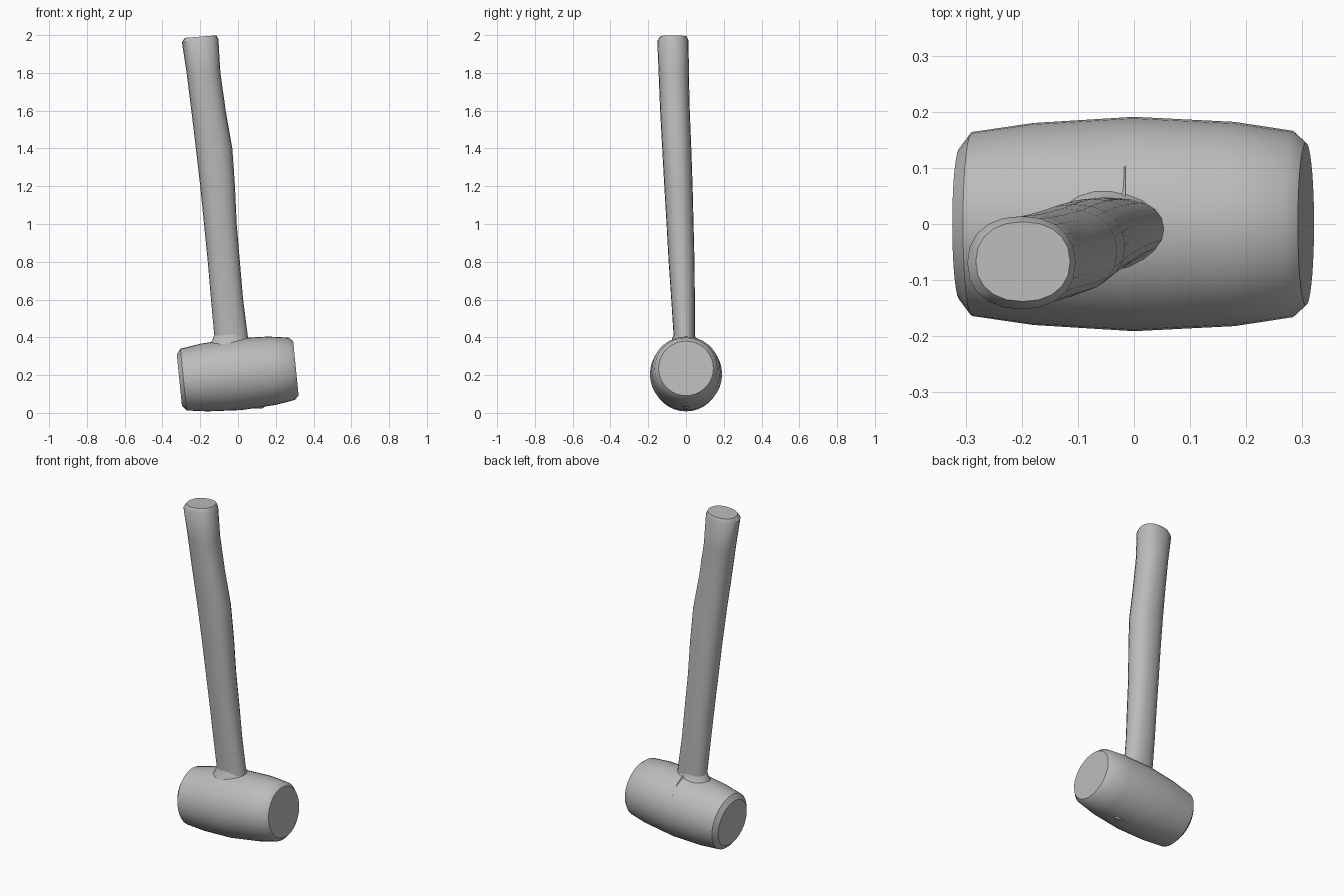
import bpy
import bmesh
from math import cos, sin, pi, radians, copysign
from mathutils import Matrix, Vector

cube = bpy.data.objects.get("Cube")
if cube:
    bpy.data.objects.remove(cube, do_unlink=True)

# One plain grey for the whole mallet
grey = bpy.data.materials.new("plain grey")
grey.use_nodes = True
colour = (0.5, 0.5, 0.5, 1)
grey.diffuse_color = colour
grey.node_tree.nodes["Principled BSDF"].inputs["Base Color"].default_value = colour


def ring(rx, ry, sides, power=1.0):
    """Points around a rounded oval; power below 1 squares it off."""
    pts = []
    for i in range(sides):
        c, s = cos(2 * pi * i / sides), sin(2 * pi * i / sides)
        pts.append((rx * copysign(abs(c) ** power, c), ry * copysign(abs(s) ** power, s)))
    return pts


def loft(name, rings, angle):
    """Skin a list of point rings and cap both ends."""
    bm = bmesh.new()
    loops = [[bm.verts.new(p) for p in r] for r in rings]
    n = len(loops[0])
    for a, b in zip(loops, loops[1:]):
        for i in range(n):
            j = (i + 1) % n
            bm.faces.new((a[i], a[j], b[j], b[i]))
    bm.faces.new(loops[0][::-1])
    bm.faces.new(loops[-1])
    bmesh.ops.recalc_face_normals(bm, faces=bm.faces[:])
    mesh = bpy.data.meshes.new(name)
    bm.to_mesh(mesh)
    bm.free()
    mesh.materials.append(grey)
    obj = bpy.data.objects.new(name, mesh)
    bpy.context.collection.objects.link(obj)
    bpy.ops.object.select_all(action="DESELECT")
    obj.select_set(True)
    bpy.context.view_layer.objects.active = obj
    bpy.ops.object.shade_smooth_by_angle(angle=radians(angle))
    return obj


# Head: a barrel along x, fullest in the middle, tipped up towards +x
tilt = Matrix.Translation((0, 0, 0.205)) @ Matrix.Rotation(-0.1, 4, "Y")
barrel = [(-0.312, 0.135), (-0.29, 0.164), (-0.18, 0.18), (0, 0.191),
          (0.18, 0.182), (0.285, 0.166), (0.308, 0.145)]
loft("mallet_head",
     [[tilt @ Vector((x, a, b)) for a, b in ring(r, r, 36)] for x, r in barrel], 35)

# Handle: leaning, slightly curved; height, x range, y range
sections = [
    (0.25, -0.115, 0.06, -0.06, 0.05),
    (0.40, -0.125, 0.053, -0.065, 0.047),
    (0.60, -0.143, 0.027, -0.078, 0.047),
    (0.80, -0.160, 0.010, -0.092, 0.045),
    (1.00, -0.180, -0.007, -0.103, 0.040),
    (1.20, -0.200, -0.016, -0.115, 0.035),
    (1.40, -0.223, -0.030, -0.126, 0.028),
    (1.60, -0.247, -0.065, -0.137, 0.020),
    (1.80, -0.272, -0.093, -0.145, 0.015),
    (1.97, -0.297, -0.104, -0.152, 0.014),
    (1.992, -0.282, -0.114, -0.138, 0.004),
]
rings = []
for z, x0, x1, y0, y1 in sections:
    cx, cy = (x0 + x1) / 2, (y0 + y1) / 2
    slope = 0.08 if z > 1.9 else 0
    rings.append([(cx + a, cy + b, z + slope * a)
                  for a, b in ring((x1 - x0) / 2, (y1 - y0) / 2, 20, 0.9)])
loft("handle", rings, 40)

# Collar: the short flare where the handle enters the head
flare = [(0.30, 0.13, 0.12), (0.355, 0.115, 0.085), (0.385, 0.096, 0.066), (0.42, 0.084, 0.054)]
loft("handle_collar",
     [[(a - 0.04, b - 0.01, z) for a, b in ring(rx, ry, 20)] for z, rx, ry in flare], 40)

# Thin ridge running from the back of the handle over the head
ridge = [(0.05, 0.40, 0.045), (0.10, 0.372, 0.03), (0.155, 0.318, 0.004)]
loft("head_ridge",
     [[(-0.015 - w, y, z - 0.06), (-0.015, y, z - 0.06), (-0.015, y, z)]
      for y, z, w in ridge], 20)

# Small raised scar under the head
loft("underside_scar",
     [[(0.10 + a, b, z) for a, b in ring(rx, ry, 10)]
      for z, rx, ry in [(0.024, 0.03, 0.012), (0.05, 0.06, 0.03)]], 30)
